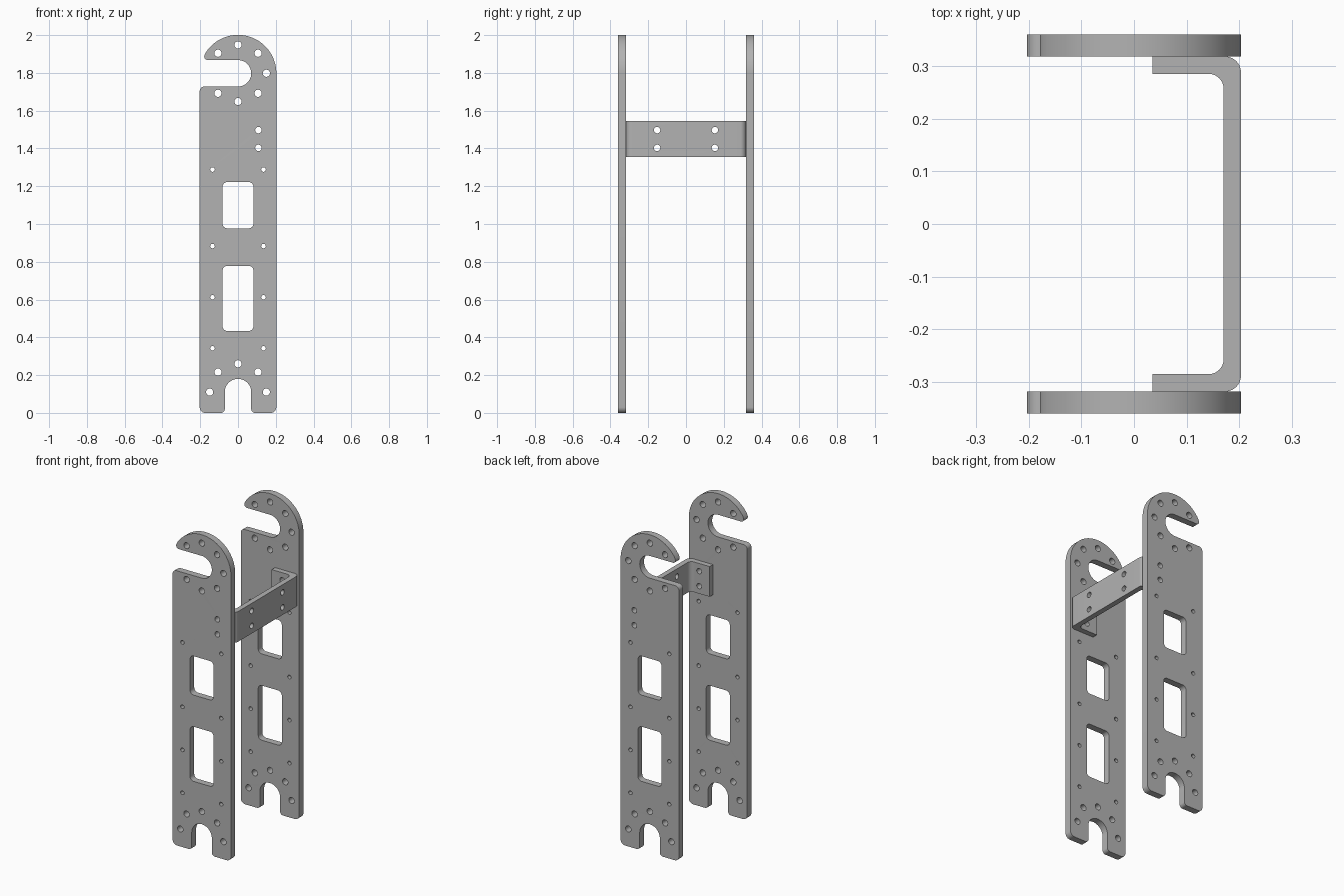
import bpy, bmesh
from math import sin, cos, pi, radians, tan
from mathutils import Vector, Matrix

if "Cube" in bpy.data.objects:
    bpy.data.objects.remove(bpy.data.objects["Cube"], do_unlink=True)

steel = bpy.data.materials.new("grey_steel")
steel.use_nodes = True
grey = (0.45, 0.45, 0.45, 1)
steel.diffuse_color = grey
steel.node_tree.nodes["Principled BSDF"].inputs["Base Color"].default_value = grey


def arc(cx, cy, r, start, end, n=24):
    """Points along an arc, angles in degrees."""
    angles = [radians(start + (end - start) * i / n) for i in range(n + 1)]
    return [(cx + r * cos(a), cy + r * sin(a)) for a in angles]


def circle(cx, cy, r):
    return arc(cx, cy, r, 0, 360, 32)[:-1]


def fillet(corners, n=6):
    """Round every corner given as (x, y, radius); plain (x, y) stays sharp."""
    out = []
    for i, c in enumerate(corners):
        p = Vector(c[:2])
        if len(c) == 2:
            out.append(tuple(p))
            continue
        a = (Vector(corners[i - 1][:2]) - p).normalized()
        b = (Vector(corners[(i + 1) % len(corners)][:2]) - p).normalized()
        half = a.angle(b) / 2
        centre = p + (a + b).normalized() * c[2] / sin(half)
        u = p + a * c[2] / tan(half) - centre
        v = p + b * c[2] / tan(half) - centre
        for k in range(n + 1):
            d = u.lerp(v, k / n).normalized()
            out.append(tuple(centre + d * c[2]))
    return out


def extruded(name, loops, half_depth, matrix):
    """Solid plate from an outline loop followed by hole loops."""
    curve = bpy.data.curves.new(name, "CURVE")
    curve.dimensions = "2D"
    curve.fill_mode = "BOTH"
    curve.extrude = half_depth
    for loop in loops:
        s = curve.splines.new("POLY")
        s.points.add(len(loop) - 1)
        for pt, (x, y) in zip(s.points, loop):
            pt.co = (x, y, 0, 1)
        s.use_cyclic_u = True
    obj = bpy.data.objects.new(name, curve)
    bpy.context.collection.objects.link(obj)
    activate(obj)
    bpy.ops.object.convert(target="MESH")
    obj = bpy.context.object
    obj.name = name
    obj.data.transform(matrix)
    bm = bmesh.new()
    bm.from_mesh(obj.data)
    bmesh.ops.remove_doubles(bm, verts=bm.verts, dist=1e-5)
    bmesh.ops.recalc_face_normals(bm, faces=bm.faces)
    bm.to_mesh(obj.data)
    bm.free()
    obj.data.materials.clear()
    obj.data.materials.append(steel)
    return obj


def activate(obj):
    bpy.ops.object.select_all(action="DESELECT")
    obj.select_set(True)
    bpy.context.view_layer.objects.active = obj


def smooth(obj):
    activate(obj)
    bpy.ops.object.shade_smooth_by_angle(angle=radians(30))


# Side plate outline: hook on top, arched notch at the bottom
W, HOOK, NOTCH = 0.203, 1.798, 0.11
outline = fillet(
    [(-W, 0, 0.03), (-0.07, 0, 0.02)]
    + arc(0, NOTCH, 0.07, 180, 0)
    + [(0.07, 0, 0.02), (W, 0, 0.03)]
    + arc(0, HOOK, W, 0, 148, 40)
    + [(-0.188, 1.868, 0.018)]
    + arc(0, HOOK, 0.07, 90, -90)
    + [(-W, HOOK - 0.07, 0.025)])

# Holes: rings around hook and notch, rivet rows, bracket bolts, windows
holes = [circle(x, y, 0.019) for x, y in
         arc(0, HOOK, 0.15, -135, 135, 6) + arc(0, NOTCH, 0.15, 0, 180, 4)]
holes += [circle(s * 0.135, z, 0.012) for s in (-1, 1) for z in (0.342, 0.612, 0.883, 1.288)]
BOLT_X, BOLT_Z, BOLT_R = 0.108, (1.403, 1.497), 0.017
holes += [circle(BOLT_X, z, BOLT_R) for z in BOLT_Z]
for low, high in ((0.434, 0.778), (0.977, 1.222)):
    holes.append(fillet([(x, z, 0.025) for x, z in
                         ((-0.082, low), (0.082, low), (0.082, high), (-0.082, high))]))

for name, y in (("front_plate", -0.339), ("back_plate", 0.339)):
    place = Matrix.Translation((0, y, 0)) @ Matrix.Rotation(pi / 2, 4, "X")
    smooth(extruded(name, [outline] + holes, 0.021, place))

# U-shaped cross bracket between the plates
Y, T, TIP = 0.318, 0.033, 0.035
profile = fillet([(TIP, -Y), (W, -Y, 0.03), (W, Y, 0.03), (TIP, Y),
                  (TIP, Y - T), (W - T, Y - T, 0.028), (W - T, T - Y, 0.028), (TIP, T - Y)])
bracket = extruded("cross_bracket", [profile], 0.095, Matrix.Translation((0, 0, 1.45)))

# Bolt holes through the bracket
bm = bmesh.new()
for z in BOLT_Z:
    drills = [((BOLT_X, 0, z), "X", 1.0), ((W, -0.153, z), "Y", 0.12), ((W, 0.153, z), "Y", 0.12)]
    for pos, axis, length in drills:
        bmesh.ops.create_cone(bm, cap_ends=True, segments=32, radius1=BOLT_R, radius2=BOLT_R,
                              depth=length,
                              matrix=Matrix.Translation(pos) @ Matrix.Rotation(pi / 2, 4, axis))
mesh = bpy.data.meshes.new("bolt_cutter")
bm.to_mesh(mesh)
bm.free()
cutter = bpy.data.objects.new("bolt_cutter", mesh)
cutter.hide_render = True
bpy.context.collection.objects.link(cutter)
mod = bracket.modifiers.new("bolt_holes", "BOOLEAN")
mod.operation = "DIFFERENCE"
mod.solver = "EXACT"
mod.object = cutter
activate(bracket)
bpy.ops.object.modifier_apply(modifier=mod.name)
bpy.data.objects.remove(cutter, do_unlink=True)
smooth(bracket)
